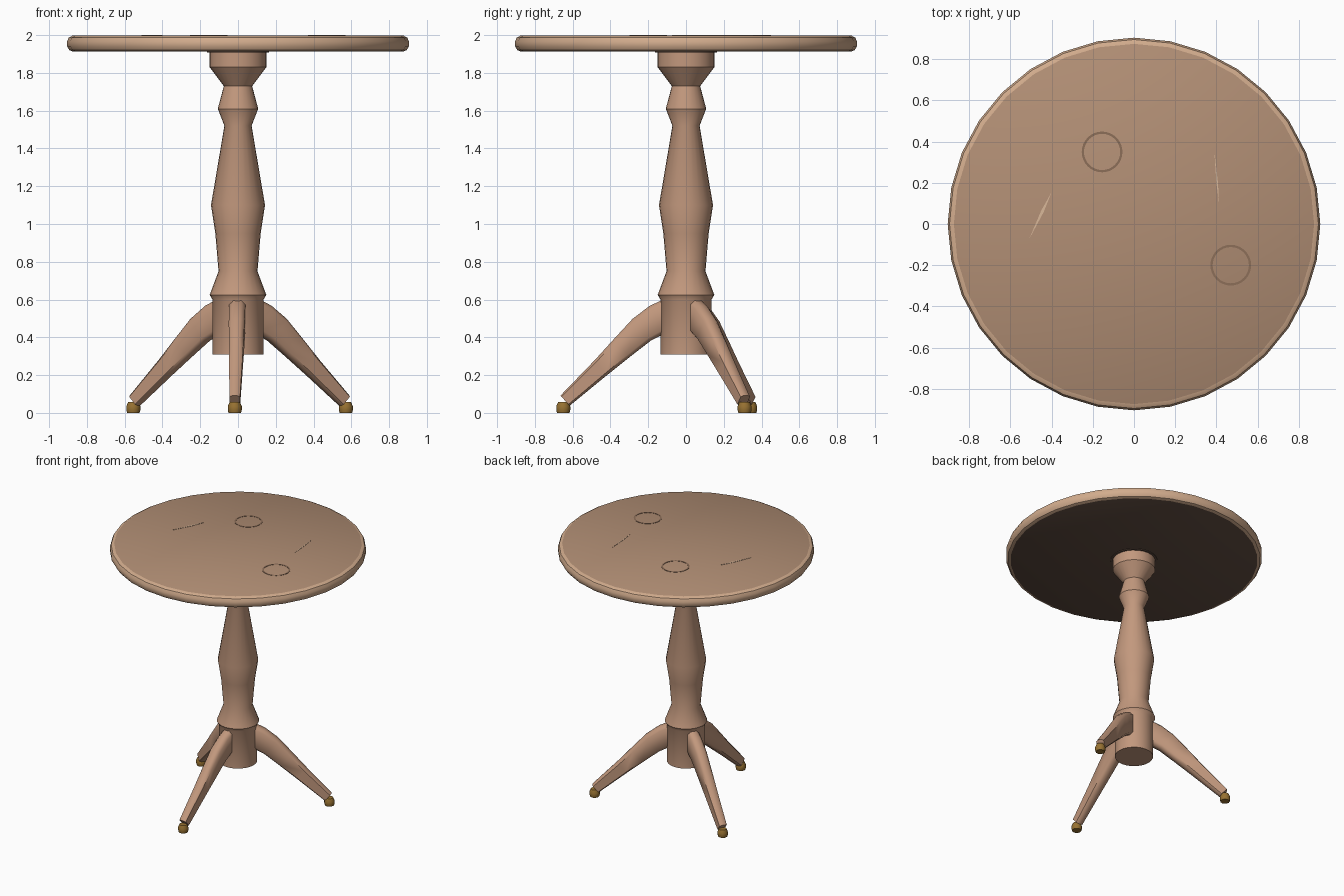
import bpy, bmesh, math
from mathutils import Vector

if "Cube" in bpy.data.objects:
    bpy.data.objects.remove(bpy.data.objects["Cube"])


def material(name, r, g, b):
    m = bpy.data.materials.new(name)
    lin = [((c / 255 + 0.055) / 1.055) ** 2.4 for c in (r, g, b)]
    m.diffuse_color = (*lin, 1)
    m.use_nodes = True
    m.node_tree.nodes["Principled BSDF"].inputs["Base Color"].default_value = m.diffuse_color
    return m


TOP = material("worn wood top", 178, 143, 117)
RIM = material("light wood rim", 210, 172, 141)
WOOD = material("turned wood", 194, 152, 125)
DARK = material("dark underside", 98, 78, 66)
BRASS = material("brass", 152, 114, 50)
STAIN = material("ring stain", 140, 110, 89)
SCRATCH = material("pale scratch", 218, 184, 154)


def finish(name, bm, mats, smooth=35):
    bmesh.ops.recalc_face_normals(bm, faces=bm.faces)
    me = bpy.data.meshes.new(name)
    bm.to_mesh(me)
    bm.free()
    ob = bpy.data.objects.new(name, me)
    bpy.context.collection.objects.link(ob)
    for m in mats:
        me.materials.append(m)
    bpy.ops.object.select_all(action='DESELECT')
    ob.select_set(True)
    bpy.context.view_layer.objects.active = ob
    bpy.ops.object.shade_smooth_by_angle(angle=math.radians(smooth))
    return ob


def loft(bm, rings, caps=True, closed=False):
    """Bridge rings of points; optionally cap the ends or close the loop."""
    vs = [[bm.verts.new(p) for p in ring] for ring in rings]
    n = len(vs[0])
    pairs = list(zip(vs, vs[1:])) + ([(vs[-1], vs[0])] if closed else [])
    for a, b in pairs:
        for i in range(n):
            j = (i + 1) % n
            bm.faces.new((a[i], a[j], b[j], b[i]))
    if caps and not closed:
        bm.faces.new(vs[0])
        bm.faces.new(vs[-1])


def circle(r, z, n, cx=0, cy=0):
    return [(cx + r * math.cos(2 * math.pi * i / n),
             cy + r * math.sin(2 * math.pi * i / n), z) for i in range(n)]


def lathe(name, profile, n, mats, cx=0, cy=0, smooth=35, closed=False, rule=None):
    bm = bmesh.new()
    loft(bm, [circle(r, z, n, cx, cy) for r, z in profile], closed=closed)
    bmesh.ops.recalc_face_normals(bm, faces=bm.faces)
    if rule:
        for f in bm.faces:
            f.material_index = rule(f)
    return finish(name, bm, mats, smooth)


# Round tabletop: worn top face, light rounded rim, dark underside
lathe("tabletop",
      [(0.872, 1.912), (0.892, 1.92), (0.905, 1.94), (0.905, 1.966),
       (0.896, 1.987), (0.875, 1.998)], 32, [RIM, TOP, DARK],
      rule=lambda f: 1 if f.normal.z > 0.99 else 2 if f.normal.z < -0.99 else 0)

# Thin mounting plate under the top
lathe("mounting_plate", [(0.165, 1.907), (0.165, 1.913)], 24, [DARK])

# Turned column
lathe("column",
      [(0.135, 0.31), (0.135, 0.60), (0.15, 0.625), (0.103, 0.75), (0.12, 0.95),
       (0.143, 1.10), (0.072, 1.52), (0.107, 1.61), (0.075, 1.73),
       (0.15, 1.83), (0.15, 1.912)], 24, [WOOD])

# Water rings on the top
for k, (x, y) in enumerate([(-0.155, 0.35), (0.47, -0.20)]):
    lathe(f"ring_stain_{k + 1}",
          [(0.088, 1.996), (0.088, 2.0), (0.099, 2.0), (0.099, 1.996)],
          32, [STAIN], x, y, closed=True)

# Scratches: thin tapered slivers
for k, (a, b, w) in enumerate([((-0.51, -0.075), (-0.40, 0.155), 0.007),
                               ((0.39, 0.355), (0.413, 0.10), 0.004)]):
    a, b = Vector(a), Vector(b)
    side = Vector((-(b - a).y, (b - a).x)).normalized() * w
    mid = a.lerp(b, 0.6)
    outline = [a, mid - side, b, mid + side]
    bm = bmesh.new()
    loft(bm, [[(p.x, p.y, z) for p in outline] for z in (1.996, 2.0)])
    finish(f"scratch_{k + 1}", bm, [SCRATCH])

# Three splayed legs: radius, height, half depth, half width along the path
PATH = [(0.09, 0.52, 0.085, 0.043), (0.15, 0.495, 0.083, 0.043),
        (0.235, 0.44, 0.075, 0.042), (0.34, 0.343, 0.063, 0.039),
        (0.45, 0.24, 0.051, 0.035), (0.64, 0.065, 0.036, 0.028)]
# Chamfered rectangle cross-section
SECTION = [(1, 0.5), (0.75, 1), (-0.75, 1), (-1, 0.5),
           (-1, -0.5), (-0.75, -1), (0.75, -1), (1, -0.5)]
for k in range(3):
    ang = math.radians(-91.5 + 120 * k)
    out = Vector((math.cos(ang), math.sin(ang), 0))
    across = Vector((-out.y, out.x, 0))
    up = Vector((0, 0, 1))
    rings = []
    for i, (r, z, hd, hw) in enumerate(PATH):
        p, q = PATH[max(i - 1, 0)], PATH[min(i + 1, len(PATH) - 1)]
        t = (out * (q[0] - p[0]) + up * (q[1] - p[1])).normalized()
        nrm = (out * -t.z + up * t.dot(out))
        c = out * r + up * z
        rings.append([c + nrm * hd * u + across * hw * v for u, v in SECTION])
    bm = bmesh.new()
    loft(bm, rings)
    finish(f"leg_{k + 1}", bm, [WOOD], 50)
    # Brass foot cap
    f = out * 0.65
    lathe(f"foot_{k + 1}", [(0.033, 0), (0.037, 0.015), (0.037, 0.035), (0.027, 0.058)],
          12, [BRASS], f.x, f.y)
